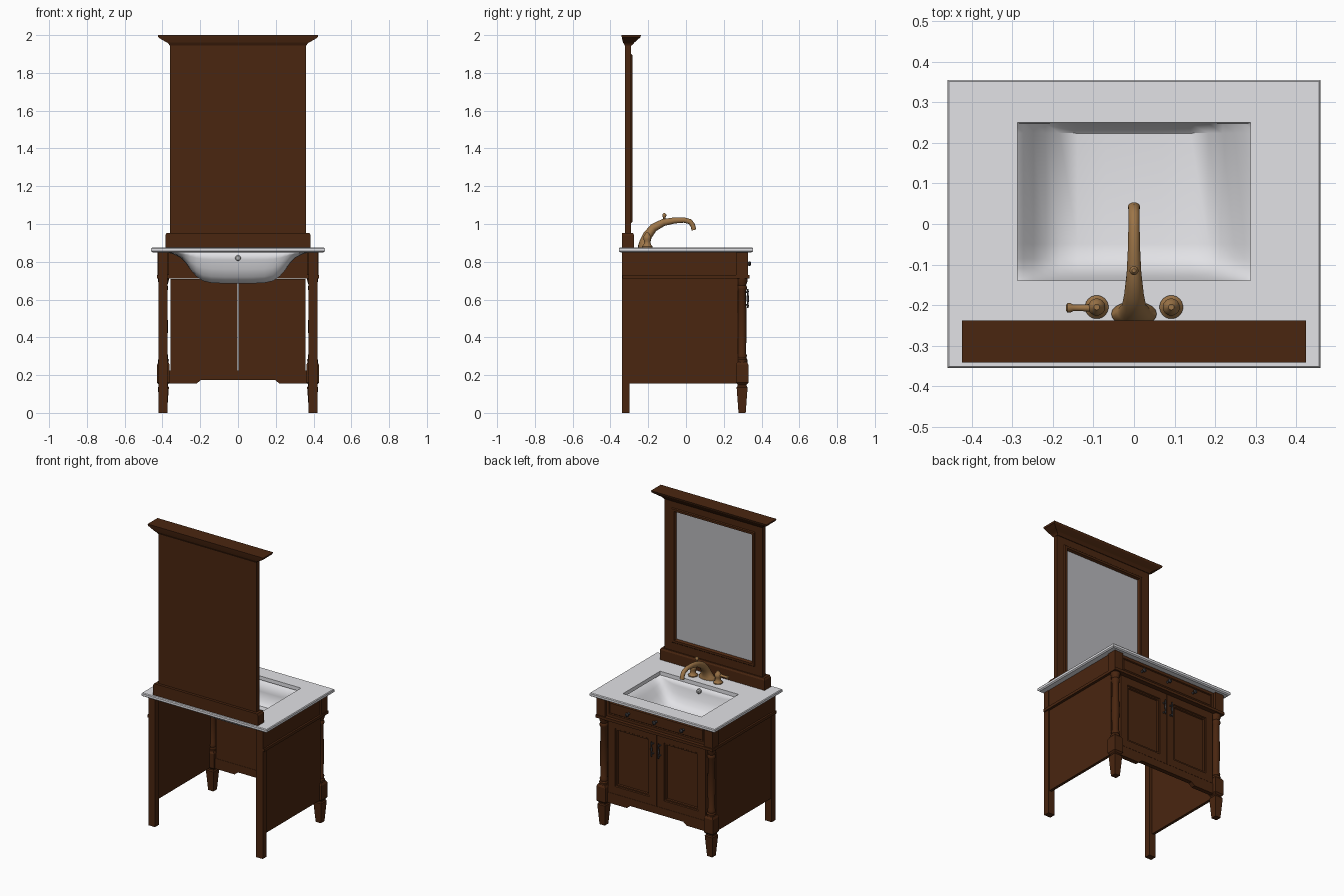
import bpy, bmesh, math
from mathutils import Vector


def material(name, rgb):
    m = bpy.data.materials.new(name)
    m.diffuse_color = (*rgb, 1)
    return m


WOOD = material("dark brown wood", (0.068, 0.019, 0.005))
WHITE = material("white ceramic", (0.76, 0.76, 0.79))
GLASS = material("mirror grey", (0.48, 0.48, 0.50))
BRASS = material("antique brass", (0.34, 0.18, 0.065))
IRON = material("dark iron", (0.045, 0.042, 0.045))
CHROME = material("chrome", (0.45, 0.45, 0.45))


def loft(name, rings, mat, closed=True, loop=False, caps=True, smooth=False):
    """Skin a list of equal-length point rings."""
    bm = bmesh.new()
    vs = [[bm.verts.new(p) for p in r] for r in rings]
    n = len(rings[0])
    pairs = list(zip(vs, vs[1:])) + ([(vs[-1], vs[0])] if loop else [])
    for a, b in pairs:
        for i in range(n if closed else n - 1):
            j = (i + 1) % n
            bm.faces.new((a[i], a[j], b[j], b[i]))
    if caps and not loop:
        bm.faces.new(vs[0])
        bm.faces.new(vs[-1])
    bmesh.ops.recalc_face_normals(bm, faces=bm.faces)
    me = bpy.data.meshes.new(name)
    bm.to_mesh(me)
    bm.free()
    me.materials.append(mat)
    ob = bpy.data.objects.new(name, me)
    bpy.context.collection.objects.link(ob)
    if smooth:
        bpy.ops.object.select_all(action='DESELECT')
        ob.select_set(True)
        bpy.context.view_layer.objects.active = ob
        bpy.ops.object.shade_smooth_by_angle(angle=math.radians(40))
    return ob


def rect(x0, x1, y0, y1, z):
    return [(x0, y0, z), (x1, y0, z), (x1, y1, z), (x0, y1, z)]


def box(name, x0, x1, y0, y1, z0, z1, mat=WOOD):
    return loft(name, [rect(x0, x1, y0, y1, z0), rect(x0, x1, y0, y1, z1)], mat)


def upright(x0, x1, z0, z1, steps):
    """Rectangles in the xz plane from (inset, y) steps."""
    return [[(x0 + i, y, z0 + i), (x1 - i, y, z0 + i),
             (x1 - i, y, z1 - i), (x0 + i, y, z1 - i)] for i, y in steps]


def lathe(name, origin, axis, profile, mat, sides=20):
    """Turned part: (radius, distance) profile about an axis."""
    o, a = Vector(origin), Vector(axis).normalized()
    u = a.orthogonal().normalized()
    v = a.cross(u)
    rings = [[o + a * d + (u * math.cos(t) + v * math.sin(t)) * r
              for t in (2 * math.pi * k / sides for k in range(sides))]
             for r, d in profile]
    return loft(name, rings, mat, smooth=True)


# Countertop with a rectangular opening
top = [(0.452, 0.347, 0.85), (0.46, 0.355, 0.856), (0.46, 0.355, 0.870), (0.456, 0.351, 0.875)]
rings = [rect(-x, x, -y, y, z) for x, y, z in top]
rings += [rect(-0.288, 0.288, -0.14, 0.25, z) for z in (0.875, 0.85)]
loft("countertop", rings, WHITE, loop=True)

# Trough-shaped basin, lofted front to back
half = [(0.37, 0.0), (0.335, 0.07), (0.30, 0.18), (0.275, 0.34), (0.25, 0.56),
        (0.22, 0.77), (0.185, 0.92), (0.14, 0.98), (0.07, 1.0)]
prof = [(-x, d) for x, d in half] + [(0, 1.0)] + [(x, d) for x, d in reversed(half)]
rows = [(0.262, 0.0), (0.258, 0.5), (0.25, 0.85), (0.225, 1.0), (-0.05, 1.0), (-0.085, 0.94),
        (-0.11, 0.8), (-0.13, 0.55), (-0.142, 0.25), (-0.15, 0.0)]
basin = loft("basin", [[(x, y, 0.852 - 0.164 * d * s) for x, d in prof] for y, s in rows],
             WHITE, closed=False, caps=False, smooth=True)
mod = basin.modifiers.new("thickness", 'SOLIDIFY')
mod.thickness, mod.offset = 0.006, 0
lathe("overflow_cap", (0, -0.158, 0.82), (0, 1, 0),
      [(0.012, 0), (0.015, 0.004), (0.015, 0.028), (0.008, 0.034)], CHROME)

# Cabinet sides, legs and mouldings, once per side
for s, side in ((-1, "left"), (1, "right")):
    def sbox(name, a, b, *rest):
        box(f"{name}_{side}", min(s * a, s * b), max(s * a, s * b), *rest)
    sbox("side_panel", 0.395, 0.413, -0.305, 0.275, 0.155, 0.73)
    sbox("side_frieze", 0.395, 0.418, -0.305, 0.275, 0.73, 0.85)
    sbox("side_moulding", 0.40, 0.43, -0.335, 0.336, 0.712, 0.73)
    sbox("back_leg", 0.372, 0.42, -0.34, -0.30, 0.0, 0.85)
    cx, cy = s * 0.395, 0.297
    foot = [(0.019, 0), (0.029, 0.135), (0.024, 0.142), (0.024, 0.15), (0.033, 0.16),
            (0.033, 0.255), (0.025, 0.27)]
    loft(f"front_foot_{side}", [rect(cx - r, cx + r, cy - r, cy + r, z) for r, z in foot], WOOD)
    lathe(f"front_column_{side}", (cx, cy, 0), (0, 0, 1),
          [(0.028, 0.268), (0.029, 0.282), (0.023, 0.29), (0.026, 0.305), (0.021, 0.315),
           (0.024, 0.45), (0.021, 0.645), (0.026, 0.655), (0.026, 0.668), (0.021, 0.675),
           (0.028, 0.695), (0.03, 0.712)], WOOD)
    box(f"front_block_{side}", cx - 0.031, cx + 0.031, cy - 0.031, cy + 0.032, 0.73, 0.85)

    # Door with recessed panel, and its pull
    x0, x1 = sorted((s * 0.002, s * 0.358))
    loft(f"door_{side}", upright(x0, x1, 0.225, 0.71, [
        (0, 0.278), (0, 0.307), (0.05, 0.307), (0.054, 0.301), (0.062, 0.301), (0.066, 0.293)]), WOOD)
    lathe(f"door_pull_{side}", (s * 0.026, 0.327, 0.555), (0, 0, 1),
          [(0.003, 0), (0.006, 0.012), (0.004, 0.02), (0.007, 0.05), (0.004, 0.08),
           (0.006, 0.088), (0.003, 0.1)], IRON, 10)
    for z in (0.572, 0.638):
        lathe(f"pull_post_{side}", (s * 0.026, 0.304, z), (0, 1, 0),
              [(0.008, 0), (0.004, 0.006), (0.004, 0.024)], IRON, 10)

# Front moulding, drawer front and knobs
box("front_moulding", -0.43, 0.43, 0.275, 0.336, 0.712, 0.73)
loft("drawer_front", upright(-0.366, 0.366, 0.73, 0.85, [
    (0, 0.275), (0, 0.312), (0.018, 0.312), (0.022, 0.306), (0.027, 0.312)]), WOOD)
for x in (-0.2, 0, 0.2):
    lathe("drawer_knob", (x, 0.31, 0.79), (0, 1, 0),
          [(0.01, 0), (0.005, 0.006), (0.005, 0.016), (0.013, 0.023), (0.013, 0.029), (0.006, 0.035)],
          IRON, 12)

# Shaped bottom rail
outline = [(-0.37, 0.155), (-0.22, 0.155), (-0.195, 0.175), (0.195, 0.175),
           (0.22, 0.155), (0.37, 0.155), (0.37, 0.224), (-0.37, 0.224)]
loft("bottom_rail", [[(x, y, z) for x, z in outline] for y in (0.278, 0.307)], WOOD)

# Mirror: plinth, frame, glass, crown
loft("mirror_plinth", [rect(-x, x, -0.34, y, z) for x, y, z in (
    (0.385, -0.275, 0.875), (0.385, -0.275, 0.94), (0.378, -0.281, 0.952))], WOOD)
loft("mirror_frame", upright(-0.36, 0.36, 0.95, 1.955, [
    (0, -0.322), (0, -0.29), (0.055, -0.29), (0.06, -0.284), (0.074, -0.284),
    (0.082, -0.30)]), WOOD)
box("mirror_glass", -0.278, 0.278, -0.302, -0.298, 1.032, 1.873, GLASS)
crown = [(0.362, -0.324, -0.286, 1.945), (0.368, -0.33, -0.278, 1.955), (0.378, -0.334, -0.272, 1.962),
         (0.40, -0.337, -0.258, 1.974), (0.422, -0.34, -0.242, 1.988), (0.425, -0.342, -0.238, 2.0)]
loft("mirror_crown", [rect(-x, x, a, b, z) for x, a, b, z in crown], WOOD)

# Faucet spout: ellipses swept along a path (y, z, half width, half height)
path = [(-0.222, 0.873, 0.056, 0.031), (-0.222, 0.888, 0.056, 0.031), (-0.218, 0.904, 0.041, 0.028),
        (-0.203, 0.94, 0.030, 0.025), (-0.172, 0.98, 0.024, 0.022), (-0.12, 1.008, 0.018, 0.019),
        (-0.06, 1.019, 0.015, 0.016), (-0.01, 1.021, 0.014, 0.014), (0.022, 1.012, 0.014, 0.014),
        (0.036, 0.993, 0.014, 0.013), (0.042, 0.968, 0.015, 0.012)]
rings = []
for i, (y, z, w, h) in enumerate(path):
    a, b = path[max(i - 1, 0)], path[min(i + 1, len(path) - 1)]
    t = Vector((0, b[0] - a[0], b[1] - a[1])).normalized()
    if i < 2:
        t = Vector((0, 0, 1))
    nrm = Vector((0, -t.z, t.y))
    rings.append([Vector((w * math.cos(q), y, z)) + nrm * h * math.sin(q)
                  for q in (2 * math.pi * k / 20 for k in range(20))])
loft("faucet_spout", rings, BRASS, smooth=True)
lathe("lift_rod", (0, -0.115, 1.015), (0, 0, 1),
      [(0.006, 0), (0.006, 0.02), (0.011, 0.027), (0.011, 0.035), (0.005, 0.042)], BRASS, 12)

# Faucet handles, with a lever on the left one
for x in (-0.092, 0.092):
    lathe("faucet_handle", (x, -0.205, 0.873), (0, 0, 1),
          [(0.029, 0), (0.029, 0.008), (0.02, 0.016), (0.016, 0.035), (0.021, 0.046),
           (0.021, 0.06), (0.014, 0.07), (0.007, 0.082)], BRASS)
lathe("handle_lever", (-0.1, -0.207, 0.928), (-1, 0, 0),
      [(0.01, 0), (0.008, 0.03), (0.008, 0.05), (0.012, 0.058), (0.012, 0.064), (0.006, 0.068)], BRASS, 14)
